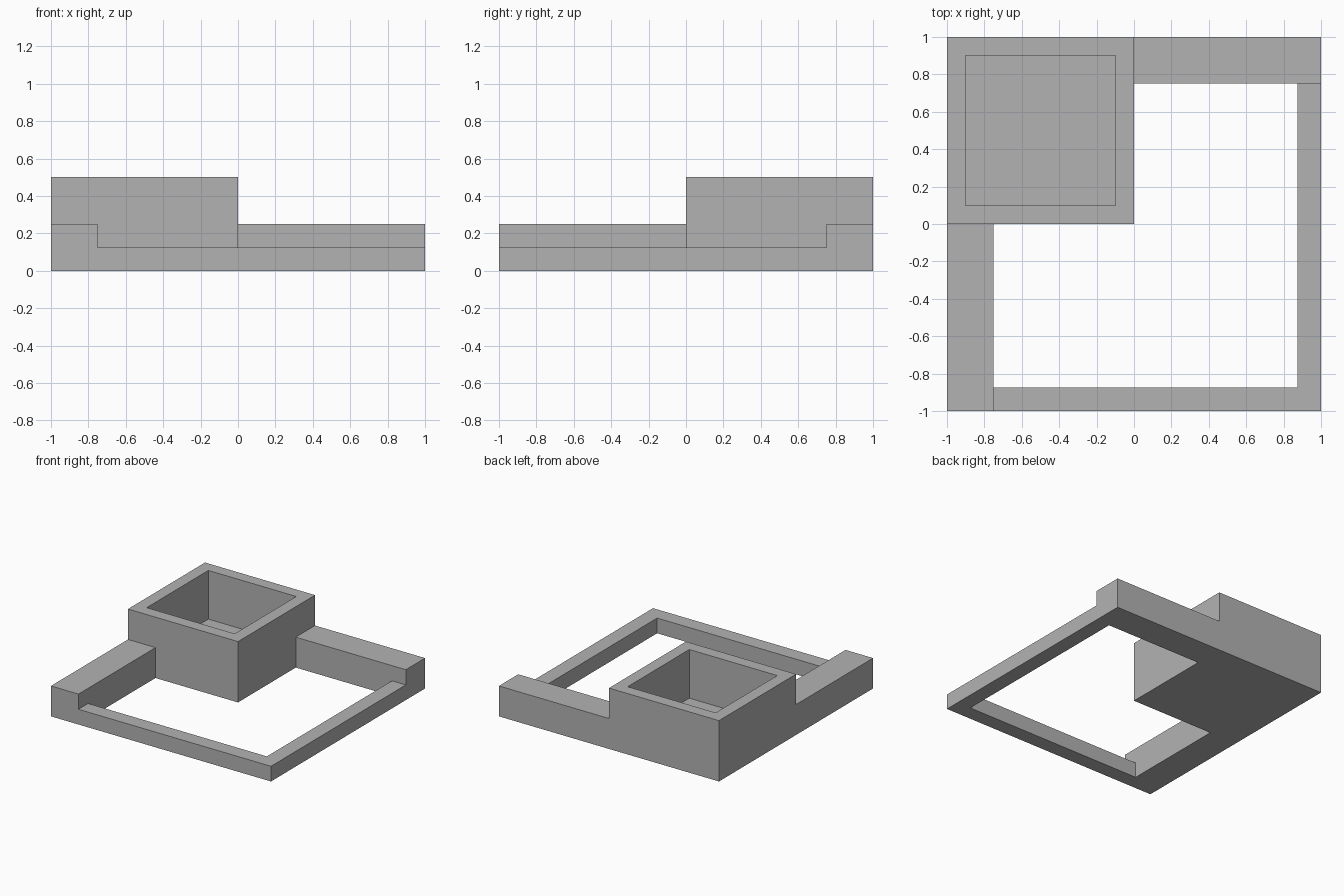
import bpy
import bmesh
from mathutils import Matrix, Vector

cube = bpy.data.objects.get("Cube")
if cube:
    bpy.data.objects.remove(cube, do_unlink=True)

GREY = 0.45
grey = bpy.data.materials.new("plain_grey")
grey.use_nodes = True
grey.diffuse_color = (GREY, GREY, GREY, 1)
grey.node_tree.nodes["Principled BSDF"].inputs["Base Color"].default_value = (GREY, GREY, GREY, 1)


def box(name, low, high):
    """Box spanning two opposite corners."""
    low, high = Vector(low), Vector(high)
    bm = bmesh.new()
    place = Matrix.Translation((low + high) / 2) @ Matrix.Diagonal((*(high - low), 1))
    bmesh.ops.create_cube(bm, size=1, matrix=place)
    mesh = bpy.data.meshes.new(name)
    bm.to_mesh(mesh)
    bm.free()
    mesh.materials.append(grey)
    obj = bpy.data.objects.new(name, mesh)
    bpy.context.collection.objects.link(obj)
    return obj


def combine(target, tool, operation):
    """Apply an exact boolean and discard the tool."""
    tool.hide_render = True
    mod = target.modifiers.new(operation.lower(), "BOOLEAN")
    mod.operation, mod.object, mod.solver = operation, tool, "EXACT"
    bpy.context.view_layer.objects.active = target
    bpy.ops.object.modifier_apply(modifier=mod.name)
    bpy.data.objects.remove(tool, do_unlink=True)


TOWER, ARM, RAIL = 0.5, 0.25, 0.125   # heights; arms and rails are as wide as tall
WALL, LAP = 0.1, 0.05                 # tower wall and hidden overlap

# Tall hollow block in the back corner
building = box("courtyard_building", (-1, 0, 0), (0, 1, TOWER))

# Two mid-height arms and two low rails close the courtyard
for part in (
    box("side_arm", (-1, -1, 0), (ARM - 1, LAP, ARM)),
    box("back_arm", (-LAP, 1 - ARM, 0), (1, 1, ARM)),
    box("front_rail", (ARM - 1 - LAP, -1, 0), (1, RAIL - 1, RAIL)),
    box("side_rail", (1 - RAIL, -1, 0), (1, 1 - ARM + LAP, RAIL)),
):
    combine(building, part, "UNION")

# Open well inside the tall block
well = box("well_cutter", (WALL - 1, WALL, WALL), (-WALL, 1 - WALL, TOWER + WALL))
combine(building, well, "DIFFERENCE")
